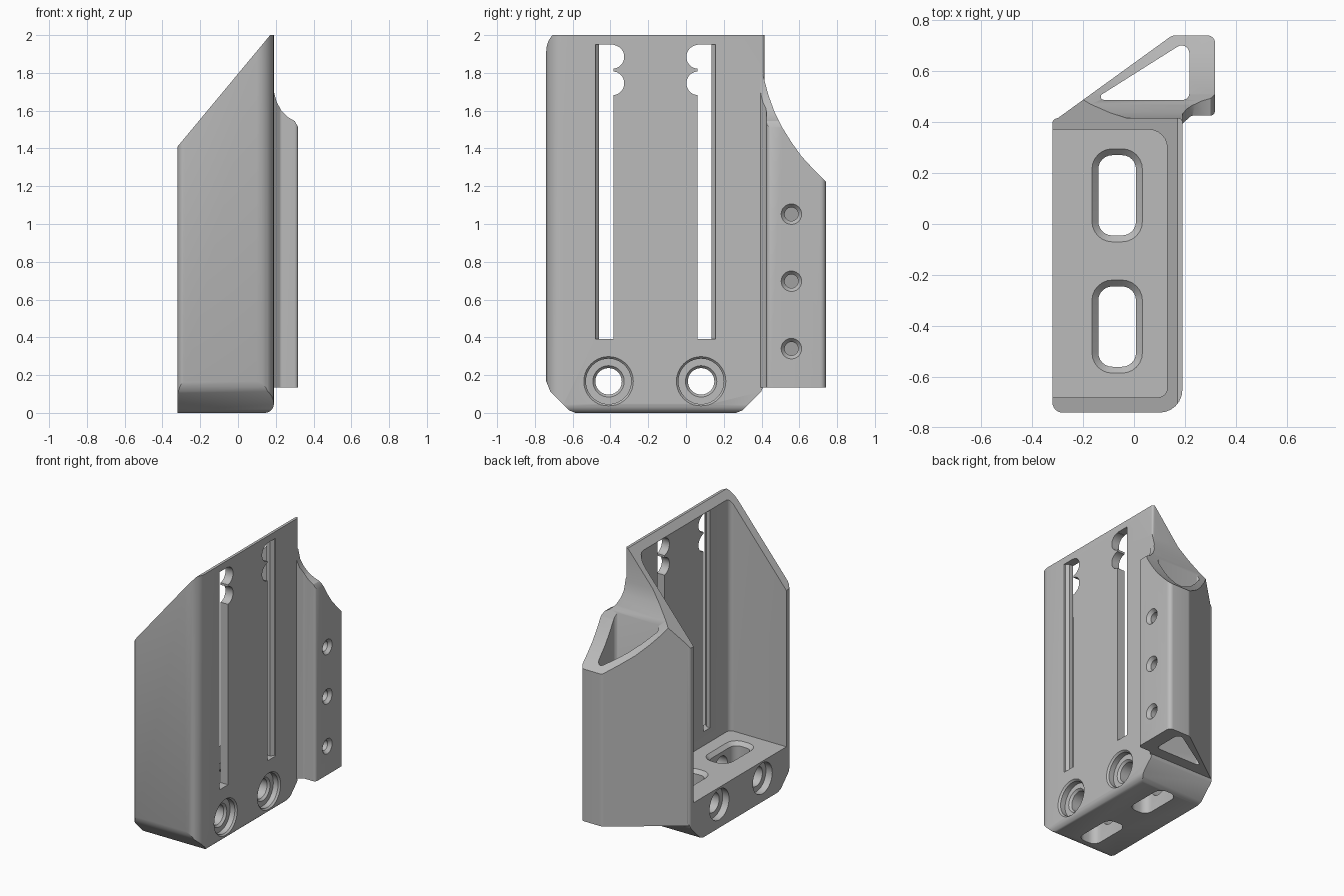
import bpy, bmesh, math
from mathutils import Vector

cube = bpy.data.objects.get("Cube")
if cube:
    bpy.data.objects.remove(cube, do_unlink=True)

grey = bpy.data.materials.new("plain_grey")
grey.use_nodes = True
grey.diffuse_color = (0.5, 0.5, 0.5, 1)
grey.node_tree.nodes["Principled BSDF"].inputs["Base Color"].default_value = (0.5, 0.5, 0.5, 1)


def rounded(points, radii, seg=6):
    """Round each corner of a closed 2D outline."""
    out = []
    n = len(points)
    for i, (p, r) in enumerate(zip(points, radii)):
        p = Vector(p)
        if r == 0:
            out.append(tuple(p))
            continue
        a = (Vector(points[i - 1]) - p).normalized()
        b = (Vector(points[(i + 1) % n]) - p).normalized()
        half = a.angle(b) / 2
        c = p + (a + b).normalized() * (r / math.sin(half))
        start, end = p + a * r / math.tan(half) - c, p + b * r / math.tan(half) - c
        turn = math.atan2(start.x * end.y - start.y * end.x, start.dot(end))
        for k in range(seg + 1):
            t = turn * k / seg
            out.append((c.x + start.x * math.cos(t) - start.y * math.sin(t),
                        c.y + start.x * math.sin(t) + start.y * math.cos(t)))
    return out


def rect(a0, b0, a1, b1, r=0.0):
    return rounded([(a0, b0), (a1, b0), (a1, b1), (a0, b1)], [r] * 4)


def circle(a, b, r, n=40):
    return [(a + r * math.cos(math.tau * k / n), b + r * math.sin(math.tau * k / n)) for k in range(n)]


PLACE = {"x": lambda a, b, d: (d, a, b),
         "y": lambda a, b, d: (a, d, b),
         "z": lambda a, b, d: (a, b, d)}


def stack(name, axis, rings):
    """Solid lofted through (depth, outline) rings along an axis."""
    bm = bmesh.new()
    loops = [[bm.verts.new(PLACE[axis](a, b, d)) for a, b in ring] for d, ring in rings]
    bm.faces.new(loops[0])
    bm.faces.new(loops[-1])
    n = len(loops[0])
    for lo, hi in zip(loops, loops[1:]):
        for i in range(n):
            j = (i + 1) % n
            bm.faces.new((lo[i], lo[j], hi[j], hi[i]))
    bmesh.ops.recalc_face_normals(bm, faces=bm.faces)
    mesh = bpy.data.meshes.new(name)
    bm.to_mesh(mesh)
    bm.free()
    obj = bpy.data.objects.new(name, mesh)
    bpy.context.collection.objects.link(obj)
    return obj


def prism(name, axis, outline, d0, d1):
    return stack(name, axis, [(d0, outline), (d1, outline)])


def trim(obj, point, normal):
    """Slice away everything beyond a plane and cap the cut."""
    bm = bmesh.new()
    bm.from_mesh(obj.data)
    cut = bmesh.ops.bisect_plane(bm, geom=bm.verts[:] + bm.edges[:] + bm.faces[:], dist=1e-5,
                                 plane_co=point, plane_no=normal, clear_outer=True)["geom_cut"]
    edges = [e for e in cut if isinstance(e, bmesh.types.BMEdge)]
    if edges:
        bmesh.ops.holes_fill(bm, edges=edges)
    bmesh.ops.recalc_face_normals(bm, faces=bm.faces)
    bm.to_mesh(obj.data)
    bm.free()


def combine(obj, other, operation="DIFFERENCE"):
    mod = obj.modifiers.new("combine", "BOOLEAN")
    mod.operation, mod.solver, mod.object = operation, "EXACT", other
    bpy.context.view_layer.update()
    mesh = bpy.data.meshes.new_from_object(obj.evaluated_get(bpy.context.evaluated_depsgraph_get()))
    obj.modifiers.clear()
    obj.data = mesh
    bpy.data.objects.remove(other, do_unlink=True)


SLANT = ((-0.32, 0, 1.41), (-0.59, 0, 0.49))
SLANT_UP = (SLANT[0], (-0.77, 0, 0.64))

# Tray shell: rounded upright block, trimmed at the sloping rim and lower corners
tray = prism("holder", "z", rounded([(-0.32, -0.74), (0.19, -0.74), (0.19, 0.415), (-0.32, 0.415)],
                                    [0.04, 0.09, 0.015, 0.02]), 0, 2)
trim(tray, *SLANT_UP)
for y, side in ((-0.67, -1), (0.35, 1)):
    trim(tray, (0, y, 0.065), (0, side, -1))
    trim(tray, (0, y + side * 0.055, 0.13), (0, side, -0.4))
    trim(tray, (0, y - side * 0.065, 0.008), (0, side * 0.4, -1))
for k in range(1, 6):
    t = math.radians(15 * k)
    n = Vector((math.cos(t), 0, -math.sin(t)))
    trim(tray, Vector((0.14, 0, 0.05)) + n * 0.05, n)

# Triangular side tube with a concave top
tube = prism("side_tube", "z", rounded(
    [(-0.32, 0.385), (0.18, 0.385), (0.225, 0.425), (0.318, 0.425), (0.318, 0.74), (0.15, 0.74), (-0.32, 0.4)],
    [0, 0, 0.02, 0.02, 0.03, 0.04, 0]), 0.135, 2)
trim(tube, *SLANT_UP)
combine(tube, prism("sweep", "x", [
    (0.3, 2.3), (0.3, 1.78), (0.41, 1.78), (0.437, 1.68), (0.47, 1.59), (0.51, 1.51), (0.56, 1.43),
    (0.61, 1.36), (0.67, 1.295), (0.735, 1.23), (0.9, 1.08), (0.9, 2.3)], -0.6, 0.6))
combine(tube, prism("shoulder", "y", [
    (0.19, 2.2), (0.19, 1.7), (0.205, 1.645), (0.23, 1.6), (0.265, 1.565), (0.3, 1.545), (0.32, 1.51),
    (0.5, 1.4), (0.5, 2.2)], 0.3, 0.6))
combine(tray, tube, "UNION")

# Hollows of the tray and of the tube
combine(tray, prism("tray_hollow", "z", rounded(
    [(-0.6, -0.68), (0.13, -0.68), (0.13, 0.37), (-0.6, 0.37)], [0, 0.035, 0.07, 0]), 0.29, 2.5))
combine(tray, prism("tube_hollow", "z", rounded(
    [(-0.16, 0.487), (0.217, 0.487), (0.217, 0.725)], [0.012, 0.025, 0.03]), -0.5, 2.5))

# Plate slots with paired round notches, mirrored about the plate's middle
MID = -0.1625


def mirrored(outline, flip):
    return [(2 * MID - a, b) for a, b in outline] if flip else outline


for flip in (False, True):
    inner = mirrored(rect(-0.46, 0.39, -0.385, 1.95), flip)
    outer = mirrored(rect(-0.48, 0.39, -0.385, 1.95), flip)
    combine(tray, stack("slot", "x", [(0.08, inner), (0.16, inner), (0.18, outer), (0.3, outer)]))
    for z in (1.885, 1.745):
        combine(tray, prism("notch", "x", mirrored(circle(-0.39, z, 0.063, 32), flip), 0.08, 0.3))

# Rounded floor openings with a chamfered rim
for y0, y1 in ((-0.56, -0.245), (-0.045, 0.27)):
    small = rect(-0.14, y0, 0.008, y1, 0.055)
    wide = rect(-0.165, y0 - 0.025, 0.033, y1 + 0.025, 0.08)
    combine(tray, stack("floor_opening", "z", [(-0.1, small), (0.265, small), (0.29, wide), (0.4, wide)]))

# Cross bores, recessed at both ends
for y in (-0.41, 0.08):
    profile = [(-0.4, 0.11), (-0.27, 0.11), (-0.2699, 0.07), (0.125, 0.07), (0.14, 0.083),
               (0.1401, 0.12), (0.178, 0.12), (0.19, 0.131), (0.3, 0.131)]
    combine(tray, stack("bore", "x", [(x, circle(y, 0.167, r)) for x, r in profile]))

# Fixing holes in the tube flange and windows in its sloping wall
along = Vector((0.47, 0.34, 0)).normalized()
outward = Vector((-along.y, along.x, 0))
centre = Vector((-0.027, 0.612, 0))
for z in (0.34, 0.697, 1.052):
    combine(tray, stack("fixing_hole", "x", [(x, circle(0.558, z, r, 24)) for x, r in
                                             ((0.15, 0.036), (0.295, 0.036), (0.32, 0.056), (0.4, 0.056))]))
    window = prism("window", "z", rect(-0.15, -0.145, 0.15, 0.145, 0.07), -0.075, 0.1)
    for v in window.data.vertices:
        v.co = centre + along * v.co.x + outward * v.co.z + Vector((0, 0, z + v.co.y))
    combine(tray, window)

# Finish
tray.data.materials.clear()
tray.data.materials.append(grey)
bpy.context.view_layer.objects.active = tray
tray.select_set(True)
bpy.ops.object.shade_smooth_by_angle(angle=math.radians(30))
